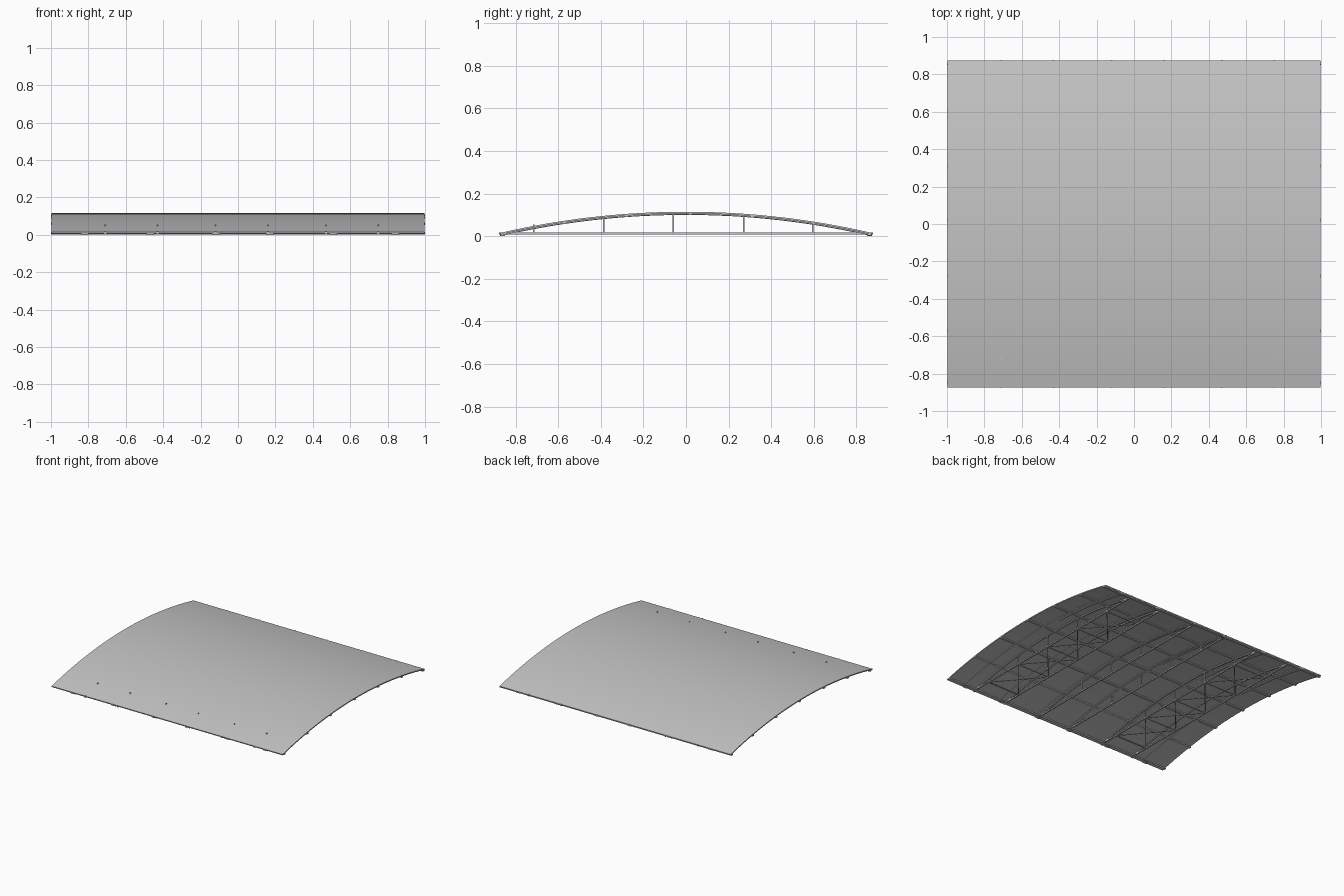
import bpy, bmesh, math
from mathutils import Vector

if "Cube" in bpy.data.objects:
    bpy.data.objects.remove(bpy.data.objects["Cube"])

steel = bpy.data.materials.new("light grey metal")
steel.use_nodes = True
GREY = (0.56, 0.56, 0.56, 1)
steel.diffuse_color = GREY
steel.node_tree.nodes["Principled BSDF"].inputs["Base Color"].default_value = GREY

HALF_Y, RISE, CROWN = 0.875, 0.1, 0.115
RADIUS = (HALF_Y ** 2 + RISE ** 2) / (2 * RISE)
CENTRE_Z = CROWN - RADIUS
SWEEP = math.asin(HALF_Y / RADIUS)


def roof_z(y, depth=0):
    return CENTRE_Z + math.sqrt((RADIUS - depth) ** 2 - y * y)


def finish(name, bm, smooth=False):
    bmesh.ops.recalc_face_normals(bm, faces=bm.faces)
    mesh = bpy.data.meshes.new(name)
    bm.to_mesh(mesh)
    bm.free()
    mesh.materials.append(steel)
    obj = bpy.data.objects.new(name, mesh)
    bpy.context.collection.objects.link(obj)
    if smooth:
        bpy.ops.object.select_all(action="DESELECT")
        obj.select_set(True)
        bpy.context.view_layer.objects.active = obj
        bpy.ops.object.shade_smooth_by_angle(angle=math.radians(30))
    return obj


def arc_strip(name, x, width, top, bottom, steps=40):
    """Curved bar following the roof, between two depths below its top."""
    bm = bmesh.new()
    previous = None
    for i in range(steps + 1):
        a = SWEEP * (2 * i / steps - 1)
        ring = []
        for side, depth in ((-1, top), (1, top), (1, bottom), (-1, bottom)):
            r = RADIUS - depth
            ring.append(bm.verts.new((x + side * width / 2, r * math.sin(a),
                                      CENTRE_Z + r * math.cos(a))))
        if previous:
            for k in range(4):
                n = (k + 1) % 4
                bm.faces.new((previous[k], previous[n], ring[n], ring[k]))
        else:
            bm.faces.new(ring)
        previous = ring
    bm.faces.new(previous)
    return finish(name, bm, smooth=True)


def bar(name, start, end, width, height):
    """Straight rectangular bar between two points."""
    start, end = Vector(start), Vector(end)
    bm = bmesh.new()
    bmesh.ops.create_cube(bm, size=1)
    bmesh.ops.scale(bm, vec=(width, (end - start).length, height), verts=bm.verts)
    obj = finish(name, bm)
    obj.location = (start + end) / 2
    obj.rotation_euler = (end - start).to_track_quat("Y", "Z").to_euler()
    return obj


# Curved roof sheet
arc_strip("roof_sheet", 0, 1.994, 0, 0.008, steps=64)

# Arched ribs with their bearing plates
for x in (-0.82, -0.47, -0.12, 0.17, 0.51, 0.84):
    arc_strip("arched_rib", x, 0.035, 0.007, 0.013)
    for side in (-1, 1):
        bar("bearing_plate", (x, side * 0.85, 0.003), (x, side * 0.868, 0.003),
            0.04, 0.006)

# Purlins across the roof
for y in (-0.85, -0.57, -0.28, 0.02, 0.31, 0.6, 0.86):
    z = roof_z(y, 0.011)
    bar("purlin", (-1, y, z), (1, y, z), 0.018, 0.009)

# Trusses: bottom chord, curved top chord and posts
TRUSS_X = (-0.71, -0.43, -0.12, 0.16, 0.47, 0.75)
POST_Y = (-0.715, -0.385, -0.06, 0.27, 0.595)
CHORD_Z = 0.012
for x in TRUSS_X:
    arc_strip("top_chord", x, 0.012, 0.006, 0.015)
    bar("bottom_chord", (x, -0.877, CHORD_Z), (x, 0.877, CHORD_Z), 0.01, 0.009)
    for y in POST_Y:
        # The front row of posts reaches just through the sheet
        top = 0.055 if y == POST_Y[0] else roof_z(y, 0.006)
        bm = bmesh.new()
        bmesh.ops.create_cube(bm, size=1)
        bmesh.ops.scale(bm, vec=(0.007, 0.007, top - CHORD_Z), verts=bm.verts)
        post = finish("truss_post", bm)
        post.location = (x, y, (top + CHORD_Z) / 2)

# Flat bracing between the outer pairs of trusses
for left, right in ((TRUSS_X[0], TRUSS_X[1]), (TRUSS_X[4], TRUSS_X[5])):
    for y in POST_Y:
        bar("cross_strut", (left, y, CHORD_Z), (right, y, CHORD_Z), 0.006, 0.006)
    for near, far in zip(POST_Y, POST_Y[1:]):
        bar("diagonal_brace", (left, near, CHORD_Z), (right, far, CHORD_Z), 0.005, 0.005)
        bar("diagonal_brace", (right, near, CHORD_Z), (left, far, CHORD_Z), 0.005, 0.005)
